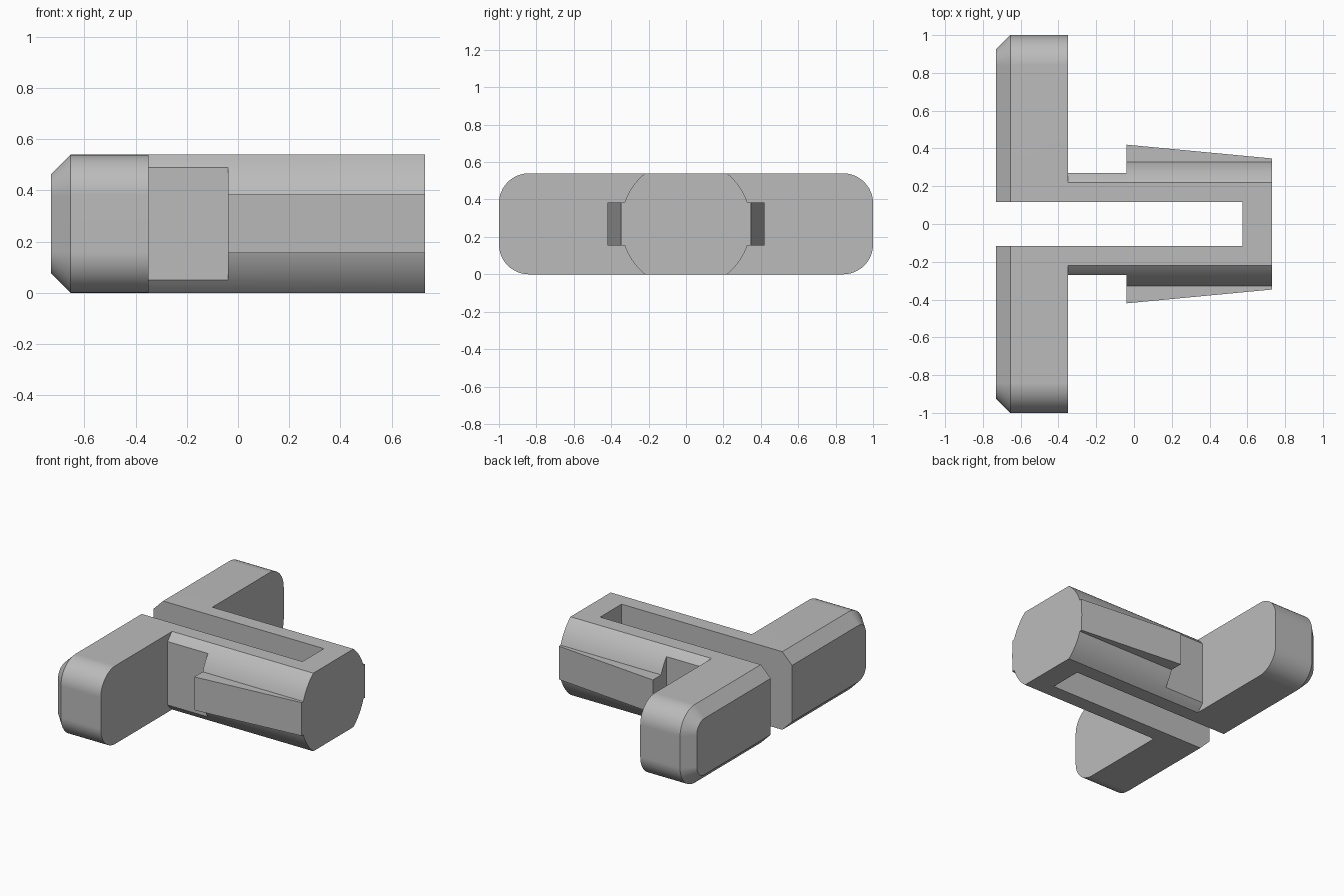
import bpy, bmesh
from math import sin, cos, pi, asin, radians

cube = bpy.data.objects.get("Cube")
if cube:
    bpy.data.objects.remove(cube, do_unlink=True)

H = 0.54          # overall height
MID = H / 2
R = 0.348         # barrel radius
SLOT = 0.117      # half width of the slot
BACK, FACE, STEP, NOSE = -0.73, -0.35, -0.04, 0.73

grey = bpy.data.materials.new("light_grey")
grey.use_nodes = True
colour = (0.5, 0.5, 0.5, 1)
grey.diffuse_color = colour
grey.node_tree.nodes["Principled BSDF"].inputs["Base Color"].default_value = colour


def make(name, bm):
    bmesh.ops.recalc_face_normals(bm, faces=bm.faces)
    mesh = bpy.data.meshes.new(name)
    bm.to_mesh(mesh)
    bm.free()
    mesh.materials.append(grey)
    obj = bpy.data.objects.new(name, mesh)
    bpy.context.collection.objects.link(obj)
    return obj


def loft(name, sections):
    """Skin a list of (x, [(y, z), ...]) sections and cap both ends."""
    bm = bmesh.new()
    rings = [[bm.verts.new((x, y, z)) for y, z in pts] for x, pts in sections]
    for a, b in zip(rings, rings[1:]):
        for i in range(len(a)):
            j = (i + 1) % len(a)
            bm.faces.new((a[i], a[j], b[j], b[i]))
    bm.faces.new(rings[0])
    bm.faces.new(rings[-1])
    return make(name, bm)


def box(name, x0, x1, y0, y1, z0, z1):
    rect = [(y0, z0), (y1, z0), (y1, z1), (y0, z1)]
    return loft(name, [(x0, rect), (x1, rect)])


def combine(target, tool, operation):
    tool.hide_render = True
    mod = target.modifiers.new(tool.name, 'BOOLEAN')
    mod.operation, mod.object, mod.solver = operation, tool, 'EXACT'
    bpy.ops.object.select_all(action='DESELECT')
    bpy.context.view_layer.objects.active = target
    target.select_set(True)
    bpy.ops.object.modifier_apply(modifier=mod.name)
    bpy.data.objects.remove(tool, do_unlink=True)


def rounded(inset, radius=0.16, n=12):
    """Rounded rectangle section of the cross bar."""
    r = radius - inset
    pts = []
    for k, (sy, sz) in enumerate([(1, 1), (-1, 1), (-1, -1), (1, -1)]):
        for i in range(n + 1):
            a = pi / 2 * (k + i / n)
            pts.append((sy * (1 - radius) + r * cos(a),
                        MID + sz * (MID - radius) + r * sin(a)))
    return pts


# Barrel: a round section with flat top and bottom
limit = asin(MID / R)
side = [-limit + 2 * limit * i / 24 for i in range(25)]
section = [(R * cos(a), MID + R * sin(a)) for a in side]
section += [(-y, z) for y, z in reversed(section)]
body = loft("slotted_body", [(FACE - 0.1, section), (NOSE, section)])

# Flat reliefs on both sides, between the cross bar and the catches
for s in (-1, 1):
    combine(body, box("relief_cutter", FACE - 0.2, STEP,
                      *sorted((s * 0.27, s * 0.6)), -0.1, H + 0.1), 'DIFFERENCE')

# Cross bar with a chamfered back rim
bar = loft("cross_bar", [(BACK, rounded(0.075)), (BACK + 0.075, rounded(0)),
                         (FACE, rounded(0))])
combine(body, bar, 'UNION')

# Tapered catches
for s in (-1, 1):
    z0, z1 = 0.155, 0.385
    ends = [(x, [(s * 0.2, z0), (s * y, z0), (s * y, z1), (s * 0.2, z1)])
            for x, y in ((STEP, 0.42), (NOSE, 0.347))]
    combine(body, loft("catch", ends), 'UNION')

# Open slot through the bar and most of the barrel
combine(body, box("slot_cutter", BACK - 0.1, 0.575, -SLOT, SLOT, -0.1, H + 0.1),
        'DIFFERENCE')

# Smooth curves, crisp edges
body.select_set(True)
bpy.ops.object.shade_smooth_by_angle(angle=radians(25))
normals = body.modifiers.new("even_normals", 'WEIGHTED_NORMAL')
normals.keep_sharp = True
